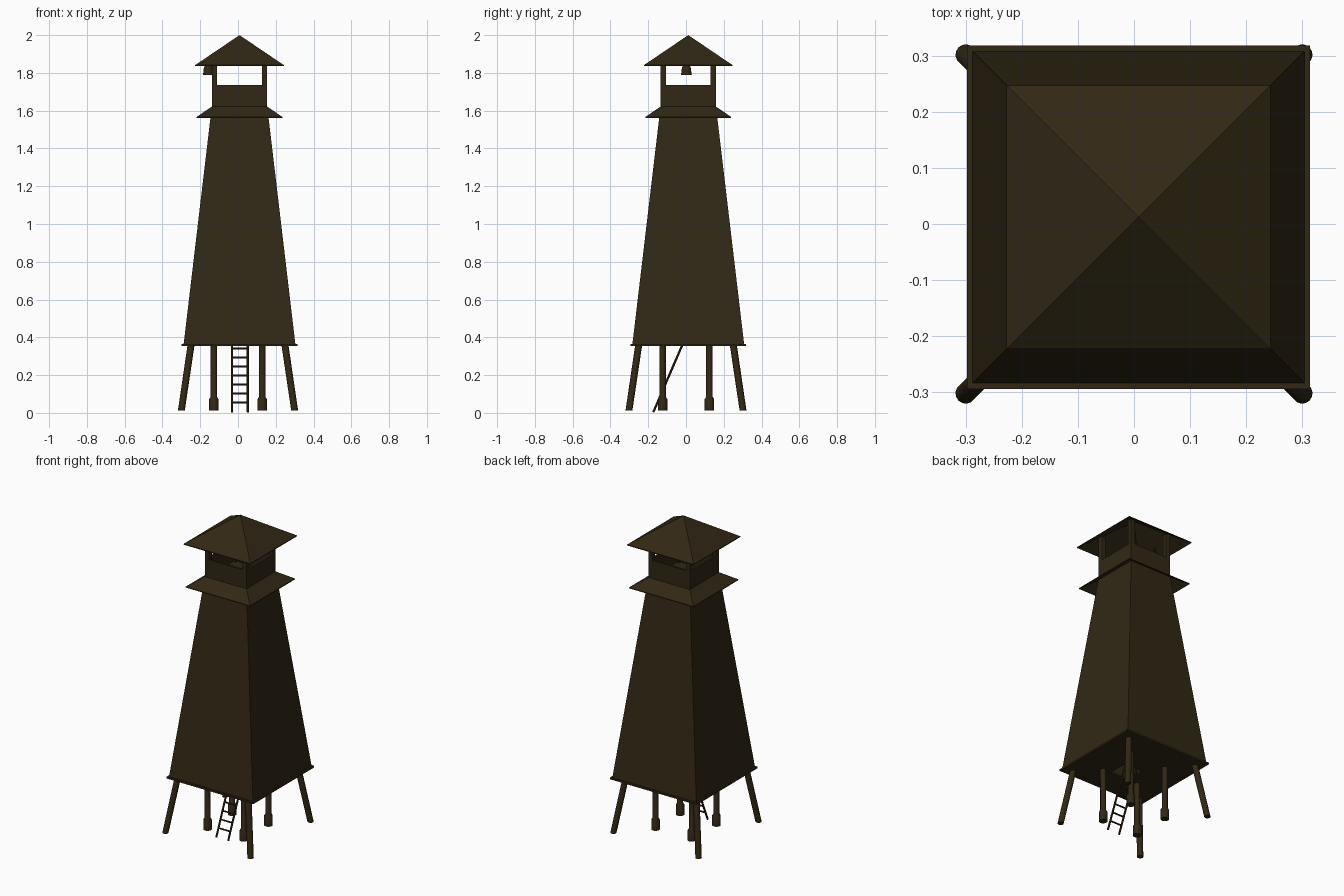
import bpy, bmesh, math
from mathutils import Vector

if "Cube" in bpy.data.objects:
    bpy.data.objects.remove(bpy.data.objects["Cube"])

CX, CY = 0.008, 0.012          # centre of the tower body
wood = bpy.data.materials.new("dark_brown_wood")
wood.diffuse_color = (0.031, 0.0205, 0.0072, 1)
wood.use_nodes = True
wood.node_tree.nodes["Principled BSDF"].inputs["Base Color"].default_value = wood.diffuse_color


def finish(name, bm, smooth=False):
    bmesh.ops.recalc_face_normals(bm, faces=bm.faces)
    me = bpy.data.meshes.new(name)
    bm.to_mesh(me)
    bm.free()
    ob = bpy.data.objects.new(name, me)
    bpy.context.collection.objects.link(ob)
    me.materials.append(wood)
    if smooth:
        bpy.ops.object.select_all(action='DESELECT')
        ob.select_set(True)
        bpy.context.view_layer.objects.active = ob
        bpy.ops.object.shade_smooth_by_angle(angle=math.radians(40))
    return ob


def box(bm, lo, hi):
    r = bmesh.ops.create_cube(bm, size=1)
    for v in r['verts']:
        v.co = Vector([lo[i] + (v.co[i] + 0.5) * (hi[i] - lo[i]) for i in range(3)])


def square_loft(name, rings, closed=False):
    """Sweep square rings (half width, z) into a four-sided shell."""
    bm = bmesh.new()
    loops = [[bm.verts.new((CX + sx * h, CY + sy * h, z))
              for sx, sy in ((-1, -1), (1, -1), (1, 1), (-1, 1))] for h, z in rings]
    pairs = list(zip(loops, loops[1:]))
    if closed:
        pairs.append((loops[-1], loops[0]))
    for a, b in pairs:
        for i in range(4):
            j = (i + 1) % 4
            bm.faces.new((a[i], a[j], b[j], b[i]))
    bmesh.ops.remove_doubles(bm, verts=bm.verts, dist=1e-5)
    return finish(name, bm)


def rod(bm, a, b, r, n=14):
    a, b = Vector(a), Vector(b)
    d = b - a
    res = bmesh.ops.create_cone(bm, cap_ends=True, segments=n, radius1=r, radius2=r, depth=d.length)
    q = d.to_track_quat('Z', 'Y')
    for v in res['verts']:
        v.co = q @ v.co + (a + b) / 2


def lathe(name, profile, x, y, n=16):
    bm = bmesh.new()
    vs = [bm.verts.new((x + r, y, z)) for r, z in profile]
    es = [bm.edges.new(p) for p in zip(vs, vs[1:])]
    bmesh.ops.spin(bm, geom=vs + es, cent=(x, y, 0), axis=(0, 0, 1), angle=2 * math.pi, steps=n)
    bmesh.ops.remove_doubles(bm, verts=bm.verts, dist=1e-5)
    return finish(name, bm, True)


# Tapered tower shell
square_loft("tower_body", [(0.296, 0.362), (0.147, 1.62)])

# Floor plate with a ladder hatch
H, z0, z1 = 0.306, 0.354, 0.365
hx0, hx1, hy0, hy1 = -0.055, 0.075, -0.12, 0.01
bm = bmesh.new()
box(bm, (CX - H, CY - H, z0), (CX + H, hy0, z1))
box(bm, (CX - H, hy1, z0), (CX + H, CY + H, z1))
box(bm, (CX - H, hy0, z0), (hx0, hy1, z1))
box(bm, (hx1, hy0, z0), (CX + H, hy1, z1))
finish("floor_plate", bm)

# Splayed corner legs, straight inner posts with footings
for sx in (-1, 1):
    for sy in (-1, 1):
        bm = bmesh.new()
        rod(bm, (sx * 0.3, sy * 0.302, 0.013), (sx * 0.247, sy * 0.249, 0.37), 0.0185)
        # level the bottom end
        for v in bm.verts:
            if v.co.z < 0.1:
                v.co.z = 0.012
        finish("corner_leg", bm, True)
        lathe("inner_post", [(0, 0.012), (0.025, 0.012), (0.025, 0.072), (0.0175, 0.085),
                             (0.0175, 0.37), (0, 0.37)], sx * 0.128, sy * 0.124)

# Ladder leaning up into the hatch
bm = bmesh.new()
for x in (-0.032, 0.052):
    rod(bm, (x, -0.173, 0.004), (x, -0.013, 0.375), 0.006, 8)
for i in range(7):
    z = 0.055 + i * 0.0475
    y = -0.173 + 0.16 * (z - 0.004) / 0.371
    rod(bm, (-0.032, y, z), (0.052, y, z), 0.005, 8)
finish("ladder", bm, True)

# Skirt roof around the lookout
square_loft("skirt_roof", [(0.227, 1.562), (0.227, 1.567), (0.146, 1.622), (0.146, 1.616)], True)

# Lookout parapet, floor and corner posts
square_loft("lookout_parapet", [(0.146, 1.61), (0.146, 1.737), (0.134, 1.737), (0.134, 1.61)], True)
bm = bmesh.new()
box(bm, (CX - 0.14, CY - 0.14, 1.61), (CX + 0.14, CY + 0.14, 1.62))
finish("lookout_floor", bm)
bm = bmesh.new()
for sx in (-1, 1):
    for sy in (-1, 1):
        x, y = CX + sx * 0.132, CY + sy * 0.132
        box(bm, (x - 0.014, y - 0.014, 1.61), (x + 0.014, y + 0.014, 1.895))
finish("lookout_posts", bm)

# Hollow pyramid roof
square_loft("top_roof", [(0, 2.0), (0.235, 1.841), (0.235, 1.836), (0, 1.992)])

# Alarm bell hung under the left eave
lathe("bell", [(0, 1.845), (0.012, 1.843), (0.021, 1.834), (0.025, 1.82), (0.026, 1.803),
               (0.029, 1.79), (0.025, 1.79), (0.02, 1.825), (0, 1.835)], -0.157, 0.002, 20)
bm = bmesh.new()
rod(bm, (-0.157, 0.002, 1.84), (-0.157, 0.002, 1.885), 0.004, 8)
finish("bell_hanger", bm)
